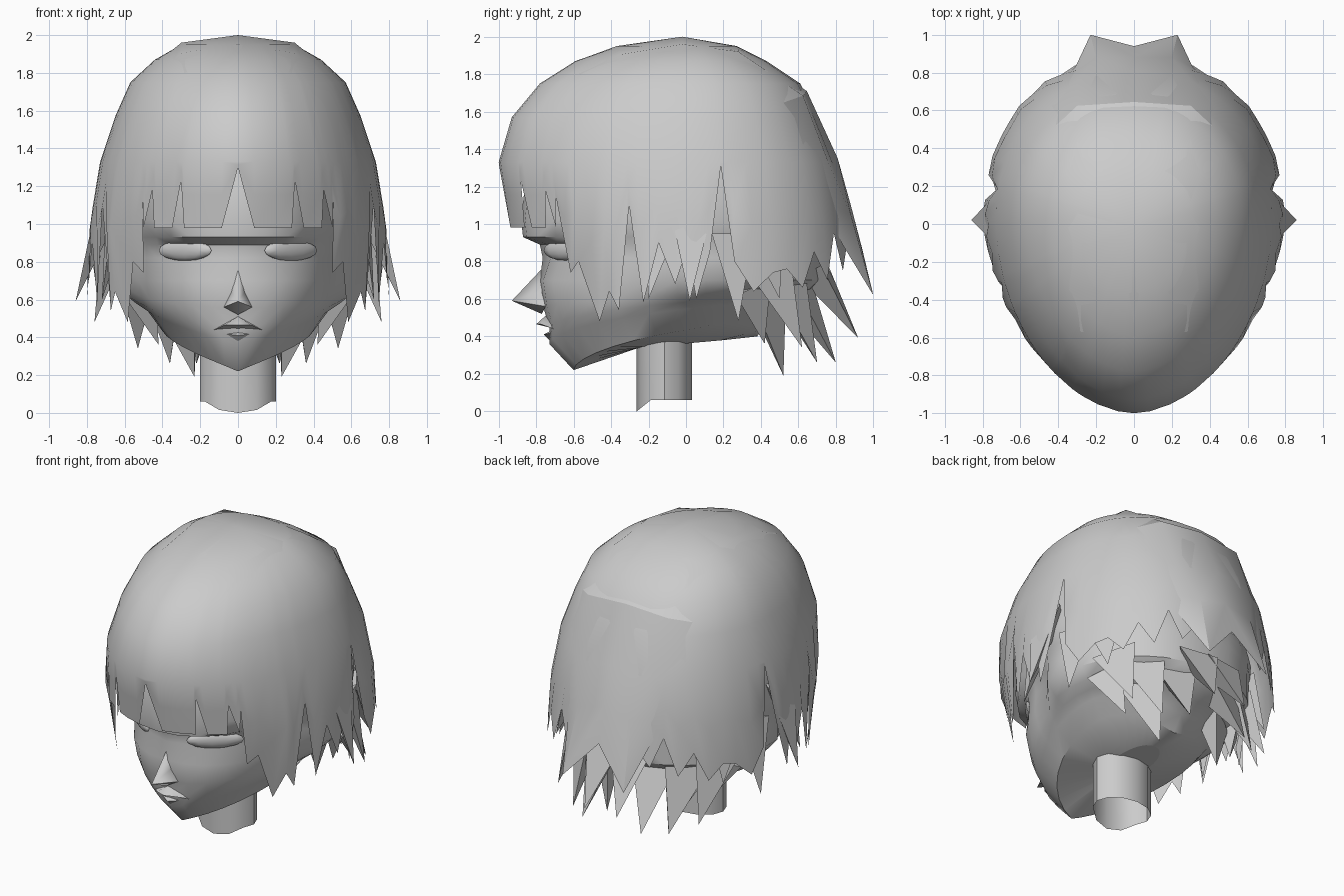
import bpy, bmesh
from math import sin, cos, radians, pi
from mathutils import Vector

if "Cube" in bpy.data.objects:
    bpy.data.objects.remove(bpy.data.objects["Cube"])

grey = bpy.data.materials.new("plain_grey")
grey.use_nodes = True
grey.diffuse_color = (0.6, 0.6, 0.6, 1)
grey.node_tree.nodes["Principled BSDF"].inputs["Base Color"].default_value = (0.6, 0.6, 0.6, 1)


def make(name, verts, faces, mirror=False, angle=40):
    """Mesh object, optionally mirrored across x, shaded smooth by angle."""
    mesh = bpy.data.meshes.new(name)
    mesh.from_pydata([tuple(v) for v in verts], [], faces)
    bm = bmesh.new()
    bm.from_mesh(mesh)
    bmesh.ops.remove_doubles(bm, verts=bm.verts, dist=0.0005)
    bmesh.ops.recalc_face_normals(bm, faces=bm.faces)
    bm.to_mesh(mesh)
    bm.free()
    mesh.materials.append(grey)
    obj = bpy.data.objects.new(name, mesh)
    bpy.context.collection.objects.link(obj)
    if mirror:
        mod = obj.modifiers.new("mirror", "MIRROR")
        mod.use_clip = True
    bpy.ops.object.select_all(action="DESELECT")
    obj.select_set(True)
    bpy.context.view_layer.objects.active = obj
    bpy.ops.object.shade_smooth_by_angle(angle=radians(angle))
    return obj


def loft(rows):
    """Vertices and quads joining rows of equal length."""
    n = len(rows[0])
    faces = [(r * n + c, r * n + c + 1, (r + 1) * n + c + 1, (r + 1) * n + c)
             for r in range(len(rows) - 1) for c in range(n - 1)]
    return [p for row in rows for p in row], faces


def egg(deg, front, back, width, power):
    """Point on an egg outline: 0 degrees is the front, 180 the back."""
    t = radians(deg)
    mid = 0.04 if front < -0.3 else (front + back) / 2
    reach = (mid - front) if deg <= 90 else (back - mid)
    return width * max(sin(t), 0) ** (power if deg <= 90 else 0.87), mid - reach * cos(t)


# Hair cap: height, front, back, half width
LEVELS = [(0.2, -0.80, 0.92, 0.82), (0.6, -0.88, 0.9, 0.8), (1.0, -0.95, 0.87, 0.785),
          (1.33, -1.0, 0.8, 0.73), (1.57, -0.93, 0.7, 0.65), (1.75, -0.78, 0.61, 0.57),
          (1.87, -0.59, 0.43, 0.44), (1.95, -0.36, 0.27, 0.3), (2.0, -0.02, -0.02, 0.0)]


def shell(deg, z):
    """Point on the hair surface; the front locks tuck in towards the cheeks."""
    for a, b in zip(LEVELS, LEVELS[1:]):
        if z <= b[0]:
            k = (z - a[0]) / (b[0] - a[0])
            size = [p + (q - p) * k for p, q in zip(a[1:], b[1:])]
            return Vector((*egg(deg, *size, 1.1 + max(0, 1 - z) * 1.2), z))


# Ragged hem: angle, height
HEM = [(0, 1.3), (8, .98), (17, .98), (24, .98), (26, 1.23), (29, .98), (37, .98), (39, 1.18),
       (42, .98), (43.5, 1.14), (46, .74), (50, .8), (56, .48), (61, .64), (64, .54), (70, 1.1),
       (73, .58), (79, .9), (84, .68), (88, .87), (91, .6), (96, .85), (101, 1.31), (105, .8),
       (112, .64), (120, .74), (126, .76), (133, .66), (140, .85), (147, .7), (154, .95),
       (160, .75), (167, .88), (180, .92)]
rows = [[shell(d, z) for d, z in HEM],
        [shell(d, (z + 1.33) / 2) for d, z in HEM]]
rows += [[shell(d, lv[0]) for d, _ in HEM] for lv in LEVELS[3:]]
make("hair_cap", *loft(rows), mirror=True)

# Faceted crown: centre ridge, strip edge, outer edge
CROWN = [[(0, -.6, 1.865), (.28, -.57, 1.80), (.41, -.46, 1.76)],
         [(0, -.37, 1.95), (.3, -.35, 1.905), (.49, -.33, 1.74)],
         [(0, -.02, 2.0), (.3, -.02, 1.96), (.57, -.02, 1.74)],
         [(0, .28, 1.945), (.3, .28, 1.92), (.55, .24, 1.72)],
         [(0, .645, 1.71), (.3, .625, 1.685), (.5, .44, 1.62)]]
make("crown", *loft(CROWN), mirror=True, angle=35)

# Back flap falling from the crown edge to two points
FLAP = [[(0, .645, 1.71), (.3, .625, 1.685), (.5, .44, 1.62)],
        [(0, .81, 1.35), (.3, .76, 1.33), (.5, .625, 1.3)],
        [(0, .88, 1.1), (.2, .88, 1.05), (.4, .74, 1.1)],
        [(0, .94, .87), (.23, 1.0, .62), (.31, .83, .9)]]
make("back_flap", *loft(FLAP), mirror=True, angle=35)


def lock(name, tip, base, radius):
    """Three sided pointed lock of hair, mirrored to both sides."""
    tip, base = Vector(tip), Vector(base)
    axis = (tip - base).normalized()
    side = axis.cross(Vector((base.x, base.y, 0))).normalized()
    out = side.cross(axis)
    ring = [base + side * radius, base - side * radius, base - out * radius * 1.1]
    make(name, ring + [tip], [(0, 1, 3), (1, 2, 3), (2, 0, 3), (0, 2, 1)], True, 20)


# Pointed locks under the hem
LOCKS = [((.23, .52, .19), (.33, .45, .62), .15), ((.36, .7, .26), (.4, .55, .72), .15),
         ((.53, .62, .34), (.55, .46, .75), .14), ((.22, .8, .26), (.2, .62, .7), .15),
         ((.12, .92, .39), (.1, .74, .78), .14), ((.42, .42, .36), (.54, .36, .66), .12),
         ((.76, .28, .48), (.68, .25, .95), .12), ((.86, .02, .59), (.735, .03, 1.15), .13),
         ((.72, -.2, .6), (.69, -.14, .95), .08), ((.63, .5, .6), (.6, .42, .95), .12)]
for i, (tip, base, radius) in enumerate(LOCKS):
    lock(f"hair_lock_{i + 1}", tip, base, radius)

# Head: front height, back height, side lift, front, back, half width
HEAD = [(.34, .38, .0, -.25, .2, .12), (.22, .4, .13, -.6, .38, .4), (.36, .5, .12, -.73, .45, .48),
        (.45, .56, .08, -.73, .55, .51), (.55, .62, .04, -.76, .65, .53), (.7, .7, .0, -.78, .72, .55),
        (.82, .82, .0, -.765, .72, .55), (.89, .89, .0, -.78, .72, .55), (.93, .93, .0, -.87, .72, .56),
        (1.02, 1.02, .0, -.88, .7, .58), (1.3, 1.3, .0, -.85, .6, .55), (1.6, 1.6, .0, -.65, .45, .4),
        (1.78, 1.78, .0, -.2, .1, .05)]
head_rows = []
for zf, zb, lift, front, back, width in HEAD:
    row = []
    for deg in range(0, 181, 12):
        x, y = egg(deg, front, back, width, 1.12 if zf < 0.4 else 0.87)
        if 0.81 < zf < 0.9 and 12 <= deg <= 36:
            y += 0.025      # eye socket
        if deg >= 84:       # hair lining widens behind the cheeks
            x *= 1 + 0.2 * min(1, max(0, zf - 0.35) * 3)
        row.append((x, y, zf + (zb - zf) * (1 - cos(radians(deg))) / 2 + lift * sin(radians(deg))))
    head_rows.append(row)
make("head", *loft(head_rows), mirror=True, angle=45)
bottom = [(s * x, y, z) for s, row in ((1, head_rows[0]), (-1, head_rows[0][::-1])) for x, y, z in row]
make("head_underside", bottom, [tuple(range(len(bottom)))])

# Nose, lips and eyes
make("nose", [(0, -.77, .76), (0, -.93, .59), (0, -.77, .52), (.075, -.75, .56), (.035, -.77, .64)],
     [(0, 1, 4), (4, 1, 3), (1, 2, 3)], True, 60)
make("upper_lip", [(0, -.75, .51), (0, -.8, .465), (.15, -.68, .43), (0, -.7, .44), (.07, -.775, .465)],
     [(0, 1, 4), (0, 4, 2), (1, 3, 4), (4, 3, 2)], True)
make("lower_lip", [(0, -.7, .44), (0, -.76, .41), (.13, -.68, .425), (0, -.72, .37)],
     [(0, 1, 2), (1, 3, 2)], True, 60)
eye_rows = [[(.28 + .14 * sin(a) * cos(b), -.645 - .04 * sin(a) * sin(b) + .11 * sin(a) * cos(b),
              .86 + .055 * cos(a)) for b in [pi * j / 6 for j in range(13)]]
            for a in [pi * i / 8 for i in range(9)]]
make("eyes", *loft(eye_rows), mirror=True, angle=60)

# Open neck with a slanted lower end
SIDES = 12
ring = [(.2 * sin(2 * pi * i / SIDES), -.115 - .148 * cos(2 * pi * i / SIDES)) for i in range(SIDES)]
low = [(x, y, max(0, min(.06, (y + .263) * .8))) for x, y in ring]
high = [(x, y, .42) for x, y in ring]
sides = [(i, (i + 1) % SIDES, SIDES + (i + 1) % SIDES, SIDES + i) for i in range(SIDES)]
make("neck", low + high, sides, angle=35)
